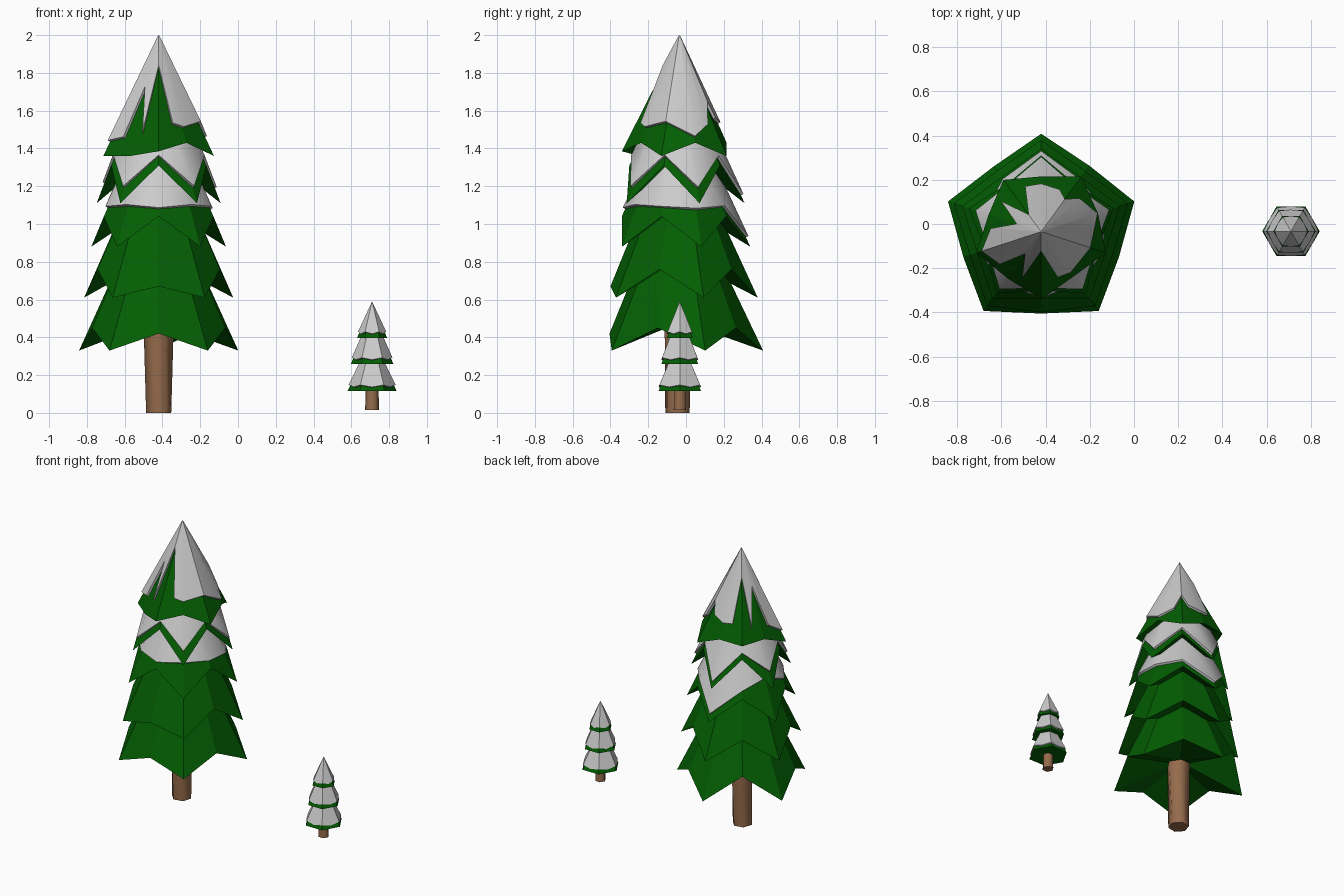
import bpy
import bmesh
from math import cos, sin, radians
from mathutils import Vector

cube = bpy.data.objects.get("Cube")
if cube:
    bpy.data.objects.remove(cube)


def material(name, rgb):
    mat = bpy.data.materials.new(name)
    mat.use_nodes = True
    mat.diffuse_color = (*rgb, 1)
    mat.node_tree.nodes["Principled BSDF"].inputs["Base Color"].default_value = (*rgb, 1)
    return mat


GREEN = material("needle green", (0.001, 0.112, 0.001))
SNOW = material("snow white", (0.6, 0.6, 0.6))
BROWN = material("bark brown", (0.3, 0.148, 0.072))


def loft(name, rings, mat, cap_top=True, cap_bottom=True, smooth=0):
    """Skin closed rings that run from the top down, counter-clockwise."""
    bm = bmesh.new()
    rows = [[bm.verts.new(p) for p in ring] for ring in rings]
    n = len(rows[0])
    for a, b in zip(rows, rows[1:]):
        for i in range(n):
            j = (i + 1) % n
            bm.faces.new((a[i], b[i], b[j], a[j]))
    if cap_top:
        bm.faces.new(rows[0])
    if cap_bottom:
        bm.faces.new(rows[-1][::-1])
    mesh = bpy.data.meshes.new(name)
    bm.to_mesh(mesh)
    bm.free()
    mesh.materials.append(mat)
    if smooth:
        mesh.shade_smooth()
        mesh.set_sharp_from_angle(angle=radians(smooth))
    obj = bpy.data.objects.new(name, mesh)
    bpy.context.collection.objects.link(obj)


def ray(centre, angle, r, z):
    a = radians(angle)
    return Vector((centre[0] + r * cos(a), centre[1] + r * sin(a), z))


def tier(name, centre, start, top, hem, inner, rim=None, puff=0.012, smooth=0):
    """Skirt of needles; hem lists (radius, z) per ray, rim lists snow (ray, reach)."""
    n = len(hem)
    angles = [start + 360 * i / n for i in range(n)]
    upper = [ray(centre, a, *top) for a in angles]
    lower = [ray(centre, a, *h) for a, h in zip(angles, hem)]
    under = [ray(centre, a, *inner) for a in angles]
    loft(name, [upper, lower, under], GREEN)
    if not rim:
        return

    def surface(u, t, out):
        i, f = int(u) % n, u % 1
        j = (i + 1) % n
        p = upper[i].lerp(upper[j], f).lerp(lower[i].lerp(lower[j], f), t)
        away = Vector((p.x - centre[0], p.y - centre[1], 0)).normalized()
        return p + away * out * min(1, t * 2) + Vector((0, 0, max(0, out) * (1.6 - t)))

    loft(name + "_snow", [[surface(u, 0, puff) for u, t in rim],
                          [surface(u, t, puff) for u, t in rim],
                          [surface(u, t, -0.004) for u, t in rim]],
         SNOW, cap_bottom=False, smooth=smooth)


# Large tree: five-pointed skirts; the four lower ones have a valley in front
BIG = (-0.42, -0.035)


def star(tip, valley, **special):
    """Alternate tips and valleys, then replace single rays such as r7."""
    hem = [tip, valley] * 5
    for key, value in special.items():
        hem[int(key[1:])] = value
    return hem


tier("large_skirt_1", BIG, 18, (0.2, 0.84),
     star((0.443, 0.33), (0.37, 0.45), r3=(0.365, 0.51), r7=(0.37, 0.42)), (0.06, 0.47))
tier("large_skirt_2", BIG, 18, (0.19, 1.10),
     star((0.415, 0.61), (0.34, 0.76), r7=(0.365, 0.67)), (0.06, 0.80))
tier("large_skirt_3", BIG, 18, (0.16, 1.36), star((0.375, 0.88), (0.305, 1.04)), (0.06, 1.08),
     list(enumerate([0.6, 0.85, 0.9, 0.85, 0.45, 0.86, 0.56, 0.88, 0.56, 0.86])), smooth=40)
tier("large_skirt_4", BIG, 18, (0.12, 1.62), star((0.345, 1.11), (0.265, 1.31)), (0.06, 1.34),
     list(enumerate([0.85, 0.86, 0.92, 0.88, 0.8, 0.84, 0.84, 0.85, 0.84, 0.85])), smooth=40)

# Top skirt is turned half a step, so that a point faces the front
tier("large_skirt_5", BIG, 54, (0.003, 1.98),
     star((0.308, 1.36), (0.25, 1.43), r2=(0.29, 1.42), r5=(0.26, 1.36),
          r6=(0.305, 1.385), r9=(0.27, 1.43)),
     (0.06, 1.52),
     [(0, 0.55), (0.4, 0.72), (1, 0.82), (1.5, 0.8), (2, 0.3), (2.5, 0.84),
      (3, 0.42), (3.35, 0.84), (4, 0.88), (4.6, 0.85), (5, 0.43), (5.35, 0.82),
      (6, 0.26), (6.6, 0.8), (7, 0.86), (8, 0.72), (9, 0.95), (9.6, 0.78)], smooth=40)

loft("large_trunk", [[ray((-0.42, -0.045), 60 * i + twist, r, z) for i in range(6)]
                     for r, z, twist in ((0.08, 0.6, 0), (0.078, 0.4, 0), (0.068, 0, 12))],
     BROWN, smooth=65)

# Small tree: three six-sided skirts, almost covered in snow
SMALL = (0.71, -0.033)
skirts = (((0.05, 0.29), (0.13, 0.115)),
          ((0.042, 0.43), (0.112, 0.26)),
          ((0.002, 0.575), (0.08, 0.396)))
for k, (top, edge) in enumerate(skirts):
    snow_rim = [(i / 2, 0.9 if i % 2 else 0.84) for i in range(12)]
    tier(f"small_skirt_{k + 1}", SMALL, 0, top, [edge] * 6, (0.03, edge[1] + 0.004),
         snow_rim, puff=0.007)

loft("small_trunk", [[ray(SMALL, 60 * i, r, z) for i in range(6)]
                     for r, z in ((0.033, 0.16), (0.037, 0.015))], BROWN, smooth=65)
